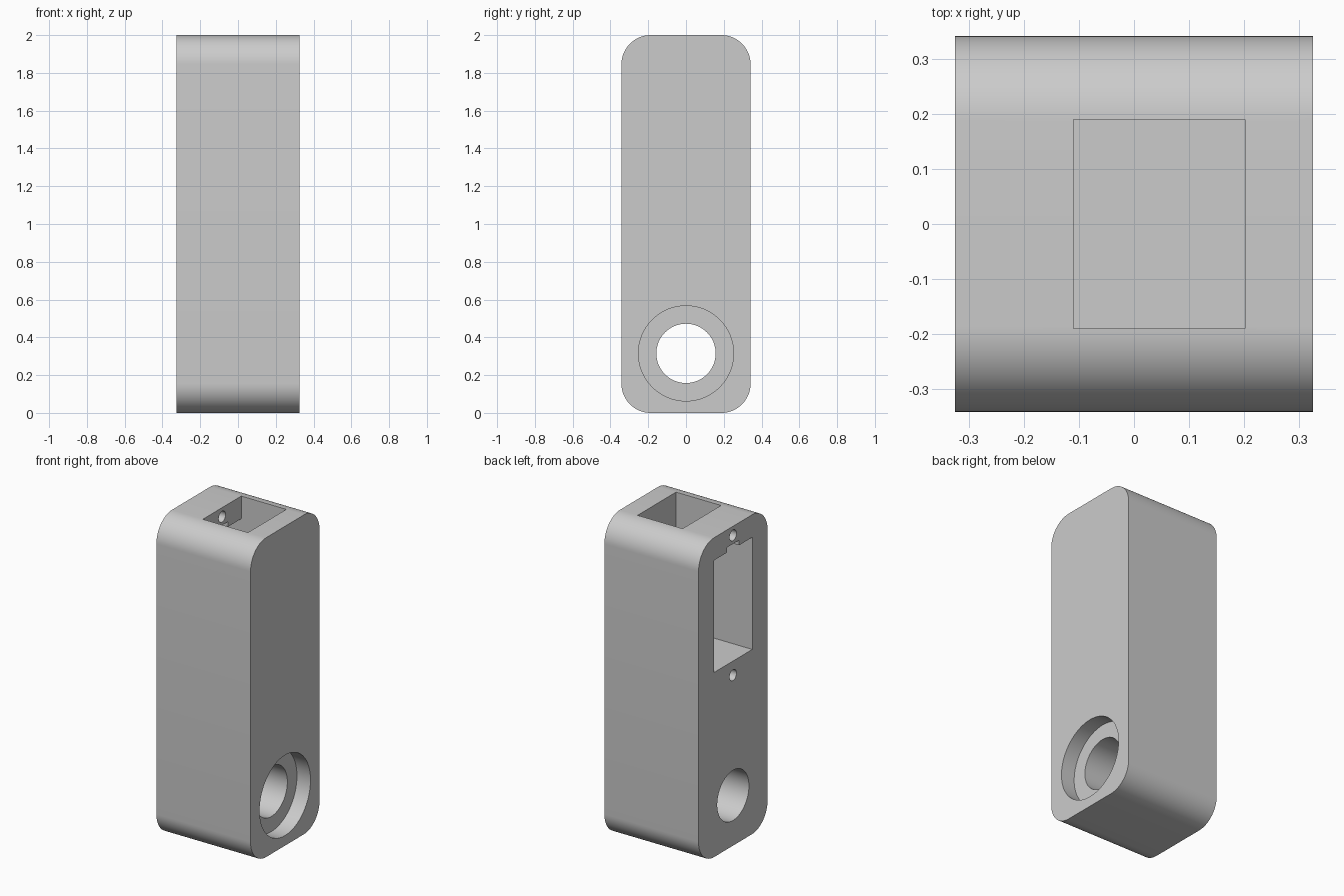
import bpy, bmesh
from math import pi
from mathutils import Matrix, Vector

cube = bpy.data.objects.get("Cube")
if cube:
    bpy.data.objects.remove(cube, do_unlink=True)

grey = bpy.data.materials.new("light grey")
grey.use_nodes = True
grey.diffuse_color = (0.6, 0.6, 0.6, 1)
grey.node_tree.nodes["Principled BSDF"].inputs["Base Color"].default_value = (0.6, 0.6, 0.6, 1)


def make_object(name, bm):
    bmesh.ops.recalc_face_normals(bm, faces=bm.faces)
    mesh = bpy.data.meshes.new(name)
    bm.to_mesh(mesh)
    bm.free()
    mesh.materials.append(grey)
    obj = bpy.data.objects.new(name, mesh)
    bpy.context.collection.objects.link(obj)
    return obj


def box(bm, low, high):
    low, high = Vector(low), Vector(high)
    matrix = Matrix.Translation((low + high) / 2) @ Matrix.Diagonal((*(high - low), 1))
    bmesh.ops.create_cube(bm, size=1, matrix=matrix)


def bore(name, radius, z, x0, x1, sides=64):
    """Cylinder along x, used as a cutter."""
    bm = bmesh.new()
    matrix = Matrix.Translation(((x0 + x1) / 2, 0, z)) @ Matrix.Rotation(pi / 2, 4, 'Y')
    bmesh.ops.create_cone(bm, cap_ends=True, segments=sides, radius1=radius,
                          radius2=radius, depth=x1 - x0, matrix=matrix)
    return make_object(name, bm)


# Body: block with the four edges along x rounded
half_x, half_y = 0.326, 0.342
bm = bmesh.new()
box(bm, (-half_x, -half_y, 0), (half_x, half_y, 2))
long_edges = [e for e in bm.edges if abs(e.verts[0].co.x - e.verts[1].co.x) > 0.1]
bmesh.ops.bevel(bm, geom=long_edges, offset=0.155, segments=16, profile=0.5, affect='EDGES')
body = make_object("arm_body", bm)

# Motor pocket: L-shaped profile, open at the left-hand face and the top
bm = bmesh.new()
profile = [(-0.4, 1.156), (0.202, 1.156), (0.202, 2.1), (-0.11, 2.1), (-0.11, 1.858), (-0.4, 1.858)]
face = bm.faces.new([bm.verts.new((x, -0.19, z)) for x, z in profile])
side = bmesh.ops.extrude_face_region(bm, geom=[face])["geom"]
bmesh.ops.translate(bm, vec=(0, 0.38, 0), verts=[v for v in side if isinstance(v, bmesh.types.BMVert)])
cutters = [make_object("pocket_cutter", bm)]

# Cable notch above the pocket window
bm = bmesh.new()
box(bm, (-0.4, -0.06, 1.8), (-0.05, 0.06, 1.89))
cutters.append(make_object("notch_cutter", bm))

# Pivot hole with its counterbore, and the two screw holes
cutters += [
    bore("pivot_cutter", 0.157, 0.315, -0.4, 0.4),
    bore("counterbore_cutter", 0.252, 0.315, half_x - 0.094, 0.4),
    bore("upper_screw_cutter", 0.034, 1.943, -0.4, -0.05, 24),
    bore("lower_screw_cutter", 0.034, 1.068, -0.4, -0.11, 24),
]

# Cut everything out, then drop the cutters
bpy.context.view_layer.objects.active = body
body.select_set(True)
for cutter in cutters:
    cutter.hide_render = True
    mod = body.modifiers.new(cutter.name, 'BOOLEAN')
    mod.operation = 'DIFFERENCE'
    mod.solver = 'EXACT'
    mod.object = cutter
    bpy.ops.object.modifier_apply(modifier=mod.name)
    bpy.data.objects.remove(cutter, do_unlink=True)

bpy.ops.object.shade_smooth_by_angle(angle=pi / 6)
